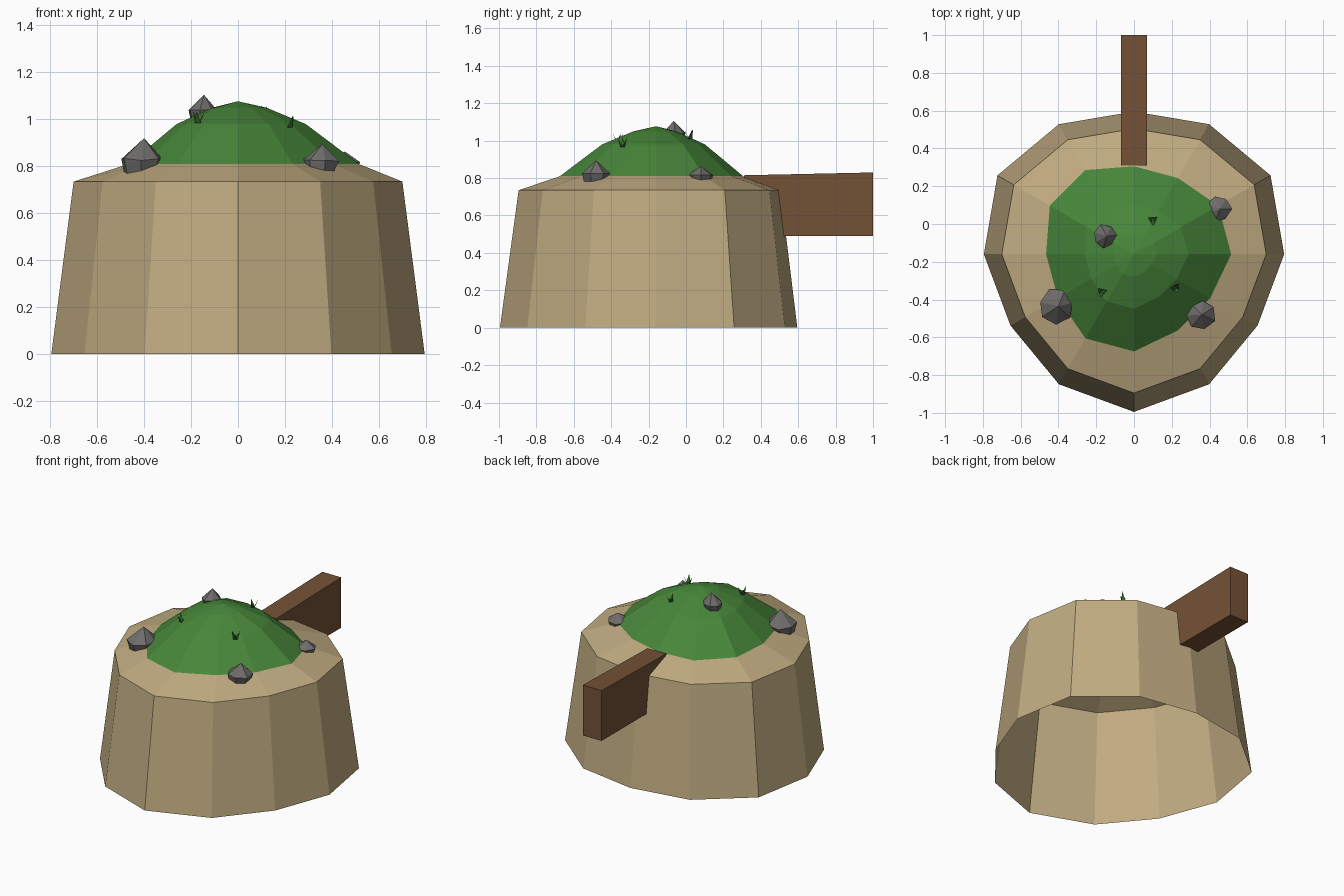
import bpy, bmesh, math, random
from mathutils import Vector, Matrix

random.seed(4)
if "Cube" in bpy.data.objects:
    bpy.data.objects.remove(bpy.data.objects["Cube"], do_unlink=True)


def material(name, rgb):
    mat = bpy.data.materials.new(name)
    mat.use_nodes = True
    color = (*rgb, 1)
    mat.diffuse_color = color
    mat.node_tree.nodes["Principled BSDF"].inputs["Base Color"].default_value = color
    return mat


SAND = material("sand", (0.53, 0.41, 0.22))
GRASS = material("grass_green", (0.063, 0.24, 0.042))
WOOD = material("brown_wood", (0.175, 0.085, 0.037))
STONE = material("grey_stone", (0.16, 0.152, 0.148))
BLADE = material("dark_grass", (0.035, 0.15, 0.025))


def finish(bm, name, *mats, recalc=True):
    if recalc:
        bmesh.ops.recalc_face_normals(bm, faces=bm.faces)
    mesh = bpy.data.meshes.new(name)
    bm.to_mesh(mesh)
    bm.free()
    for mat in mats:
        mesh.materials.append(mat)
    obj = bpy.data.objects.new(name, mesh)
    bpy.context.collection.objects.link(obj)
    return obj


def bridge(bm, low, high):
    n = len(low)
    return [bm.faces.new((low[i], low[(i + 1) % n], high[(i + 1) % n], high[i]))
            for i in range(n)]


def fan(bm, ring, tip):
    n = len(ring)
    return [bm.faces.new((ring[i], ring[(i + 1) % n], tip)) for i in range(n)]


# Island: hollow sandy base rising into a grassy dome
CENTRE_Y = -0.16
SIDES = 12
PROFILE = [(0.795, 0, False), (0.70, 0.735, False), (0.49, 0.81, True),
           (0.275, 0.98, True), (0.115, 1.05, True)]

bm = bmesh.new()
rings = []
for radius, z, grassy in PROFILE:
    ring = []
    for i in range(SIDES):
        a = math.tau * i / SIDES
        wave = math.sin(3 * a)
        if grassy:
            wave += math.cos(3 * a)
        r = radius * (1 + 0.05 * wave)
        ring.append(bm.verts.new((r * math.cos(a), CENTRE_Y + r * math.sin(a), z)))
    rings.append(ring)
for low, high, row in zip(rings, rings[1:], PROFILE):
    for face in bridge(bm, low, high):
        face.material_index = int(row[2])
for face in fan(bm, rings[-1], bm.verts.new((0, CENTRE_Y, 1.077))):
    face.material_index = 1
finish(bm, "island", SAND, GRASS, recalc=False)

# Jetty plank out of the back
bm = bmesh.new()
bmesh.ops.create_cube(bm, size=1)
for v in bm.verts:
    far = v.co.y > 0
    top = (0.83 if far else 0.815)
    v.co = (0.14 * v.co.x, 1.0 if far else 0.31, top if v.co.z > 0 else 0.49)
finish(bm, "jetty", WOOD)


# Faceted rocks: base ring, wide ring, pointed top
def rock(name, x, y, bottom, top, radius, turn):
    bm = bmesh.new()
    height = top - bottom
    levels = []
    for scale, level in ((0.8, 0), (1, 0.4)):
        ring = []
        for i in range(7):
            a = turn + math.tau * i / 7
            r = radius * scale * random.uniform(0.92, 1.08)
            z = bottom + height * (level + random.uniform(-0.04, 0.04))
            ring.append(bm.verts.new((x + r * math.cos(a), y + r * math.sin(a), z)))
        levels.append(ring)
    bridge(bm, *levels)
    bm.faces.new(levels[0][::-1])
    fan(bm, levels[1], bm.verts.new((x + 0.01, y, top)))
    finish(bm, name, STONE)


rock("front_right_rock", -0.41, -0.435, 0.77, 0.92, 0.092, 0.2)
rock("front_left_rock", 0.35, -0.48, 0.78, 0.895, 0.08, 0.5)
rock("side_rock", 0.445, 0.08, 0.785, 0.863, 0.07, 0.9)
rock("summit_rock", -0.155, -0.065, 1.0, 1.105, 0.062, 0.1)


# Grass tufts: a few thin pointed blades each
def tuft(name, base, turn):
    bm = bmesh.new()
    for i in range(3):
        spin = Matrix.Rotation(turn + math.tau * i / 3, 3, "Z")
        blade = [(0.005, -0.014, 0), (0.005, 0.014, 0), (0.03, 0, 0.05)]
        bm.faces.new([bm.verts.new(Vector(base) + spin @ Vector(p)) for p in blade])
    finish(bm, name, BLADE, recalc=False)


tuft("right_tuft", (-0.17, -0.36, 0.985), 0.3)
tuft("left_tuft", (0.22, -0.34, 0.965), 1.0)
tuft("back_tuft", (0.10, 0.02, 1.01), 0.6)
